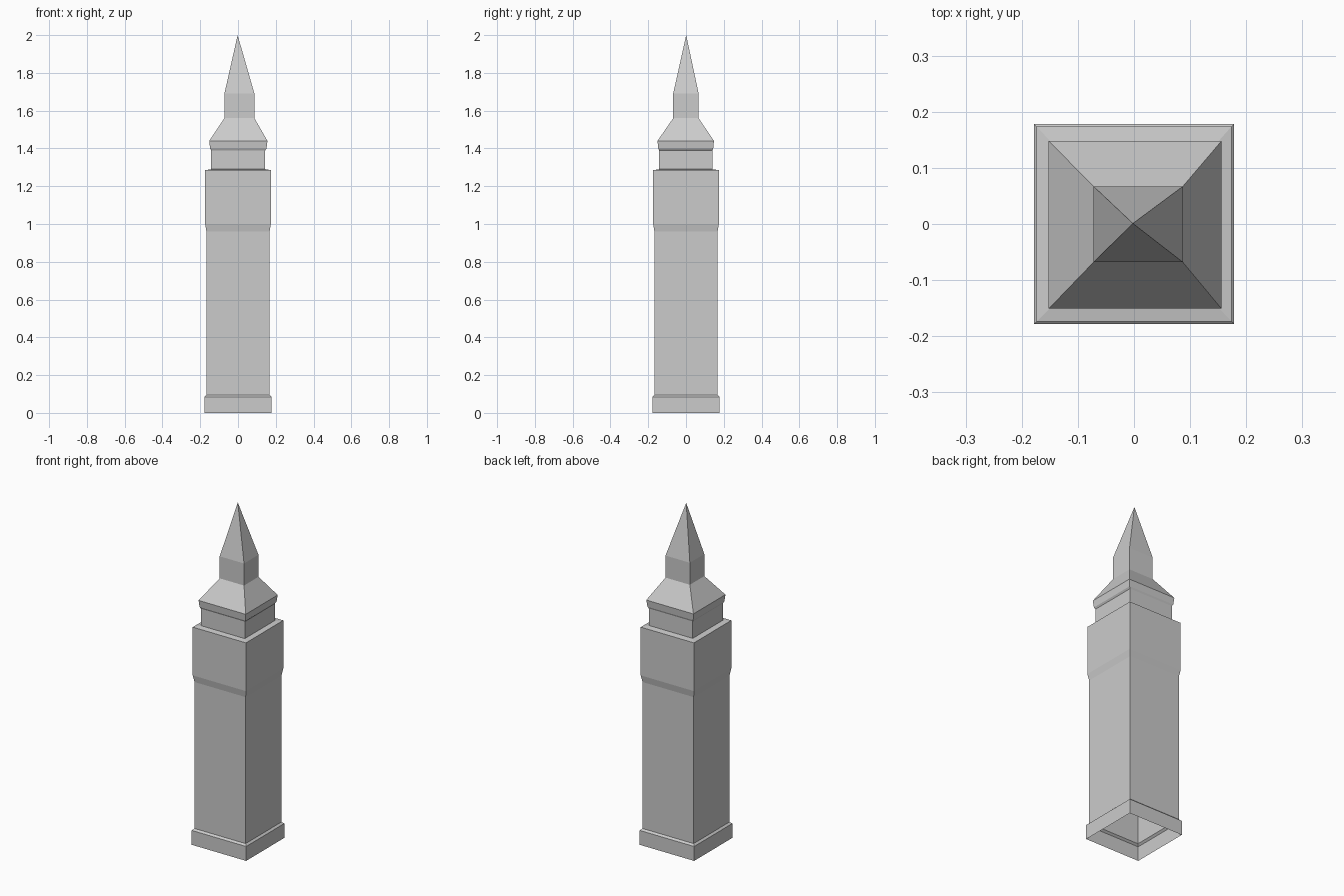
import bpy
import bmesh

cube = bpy.data.objects.get("Cube")
if cube:
    bpy.data.objects.remove(cube, do_unlink=True)

# One stone colour for the whole tower
stone = bpy.data.materials.new("grey stone")
stone.use_nodes = True
colour = (0.6, 0.6, 0.6, 1)
stone.diffuse_color = colour
stone.node_tree.nodes["Principled BSDF"].inputs["Base Color"].default_value = colour


def square(z, r):
    """Centred square section."""
    return z, -r, r, -r, r


def loft(name, sections, apex=None):
    """Open four-sided shell through rectangular sections, with optional point."""
    bm = bmesh.new()
    rings = []
    for z, x0, x1, y0, y1 in sections:
        corners = ((x0, y0), (x1, y0), (x1, y1), (x0, y1))
        rings.append([bm.verts.new((x, y, z)) for x, y in corners])
    for low, high in zip(rings, rings[1:]):
        for i in range(4):
            j = (i + 1) % 4
            bm.faces.new((low[i], low[j], high[j], high[i]))
    if apex:
        tip = bm.verts.new(apex)
        for i in range(4):
            bm.faces.new((rings[-1][i], rings[-1][(i + 1) % 4], tip))
    mesh = bpy.data.meshes.new(name)
    bm.to_mesh(mesh)
    bm.free()
    mesh.materials.append(stone)
    obj = bpy.data.objects.new(name, mesh)
    bpy.context.scene.collection.objects.link(obj)
    return obj


# Sections shared by neighbouring parts
shaft_foot = square(0.095, 0.167)
shaft_head = square(0.96, 0.167)
neck_foot = (1.29, -0.142, 0.144, -0.142, 0.14)
neck_head = (1.39, -0.142, 0.144, -0.142, 0.14)
eave = (1.44, -0.152, 0.156, -0.151, 0.148)
spire_foot = (1.56, -0.072, 0.087, -0.068, 0.067)

# Plinth, open underneath
loft("plinth", [square(0, 0.178), square(0.085, 0.178), shaft_foot])

# Main shaft
loft("shaft", [shaft_foot, shaft_head])

# Wider clock stage with a sloped underside and a flat ledge on top
loft("clock_stage", [shaft_head, square(1.0, 0.174), square(1.285, 0.174), neck_foot])

# Recessed neck
loft("neck", [neck_foot, neck_head])

# Eave band and sloping lower roof
loft("lower_roof", [neck_head, (1.4, -0.148, 0.151, -0.147, 0.144), eave, spire_foot])

# Lantern block and pointed spire
loft("spire", [spire_foot, (1.69, -0.072, 0.087, -0.068, 0.067)], apex=(-0.002, 0.001, 2.0))
